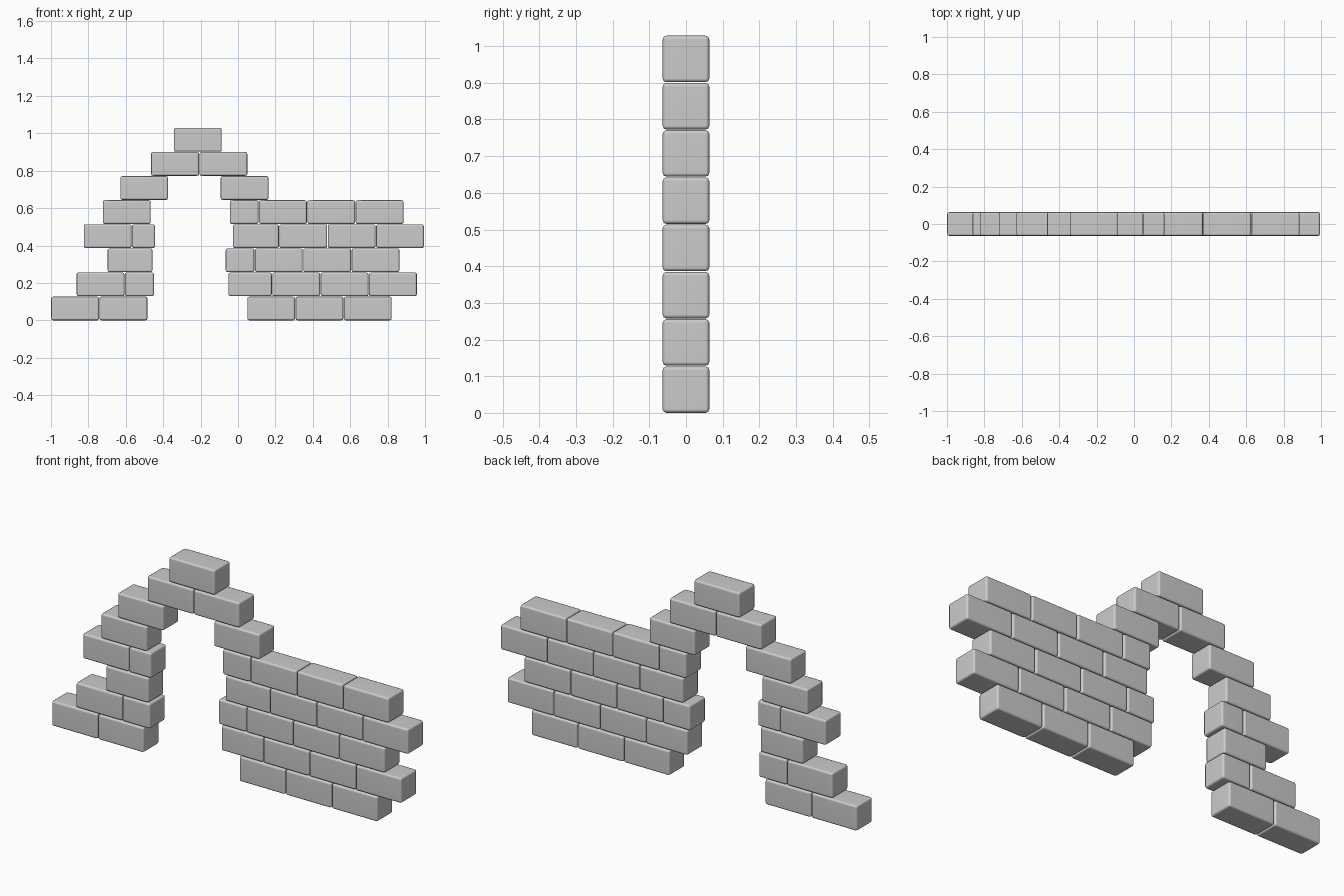
import bpy
import bmesh
from mathutils import Matrix, Vector

if "Cube" in bpy.data.objects:
    bpy.data.objects.remove(bpy.data.objects["Cube"])

PITCH = 0.1288   # course height
DEPTH = 0.127
GAP = 0.003      # thin joint between bricks
FULL = 0.2585    # full brick length including joint

# Each course: runs of touching bricks given as (start x, first brick length, number of bricks)
courses = [
    [(-1.0, FULL, 2), (0.048, FULL, 3)],
    [(-0.864, FULL, 1), (-0.606, 0.158, 1), (-0.052, 0.234, 4)],
    [(-0.698, 0.242, 1), (-0.067, 0.156, 4)],
    [(-0.826, FULL, 1), (-0.568, 0.126, 1), (-0.028, 0.248, 4)],
    [(-0.724, FULL, 1), (-0.045, 0.156, 4)],
    [(-0.631, FULL, 1), (-0.094, FULL, 1)],
    [(-0.466, FULL, 2)],
    [(-0.344, FULL, 1)],
]


def brick(name, x0, length, z0):
    """Softly bevelled brick starting at x0 and resting at z0."""
    size = Vector((length - GAP, DEPTH, PITCH - 0.002))
    bm = bmesh.new()
    bmesh.ops.create_cube(bm, size=1, matrix=Matrix.Diagonal((*size, 1)))
    bmesh.ops.bevel(bm, geom=bm.edges[:], offset=0.01, segments=2,
                    profile=0.5, affect='EDGES')
    for f in bm.faces:
        f.smooth = True
    mesh = bpy.data.meshes.new(name)
    bm.to_mesh(mesh)
    bm.free()
    obj = bpy.data.objects.new(name, mesh)
    obj.location = (x0 + length / 2, 0, z0 + size.z / 2)
    bpy.context.collection.objects.link(obj)
    # keep the large brick faces flat
    mod = obj.modifiers.new("flat_faces", 'WEIGHTED_NORMAL')
    mod.keep_sharp = True


# Lay the wall course by course around the arched opening
for row, runs in enumerate(courses):
    count = 0
    for start, first, number in runs:
        x = start
        for i in range(number):
            length = first if i == 0 else FULL
            count += 1
            brick(f"brick_course_{row + 1}_{count}", x, length, row * PITCH)
            x += length
